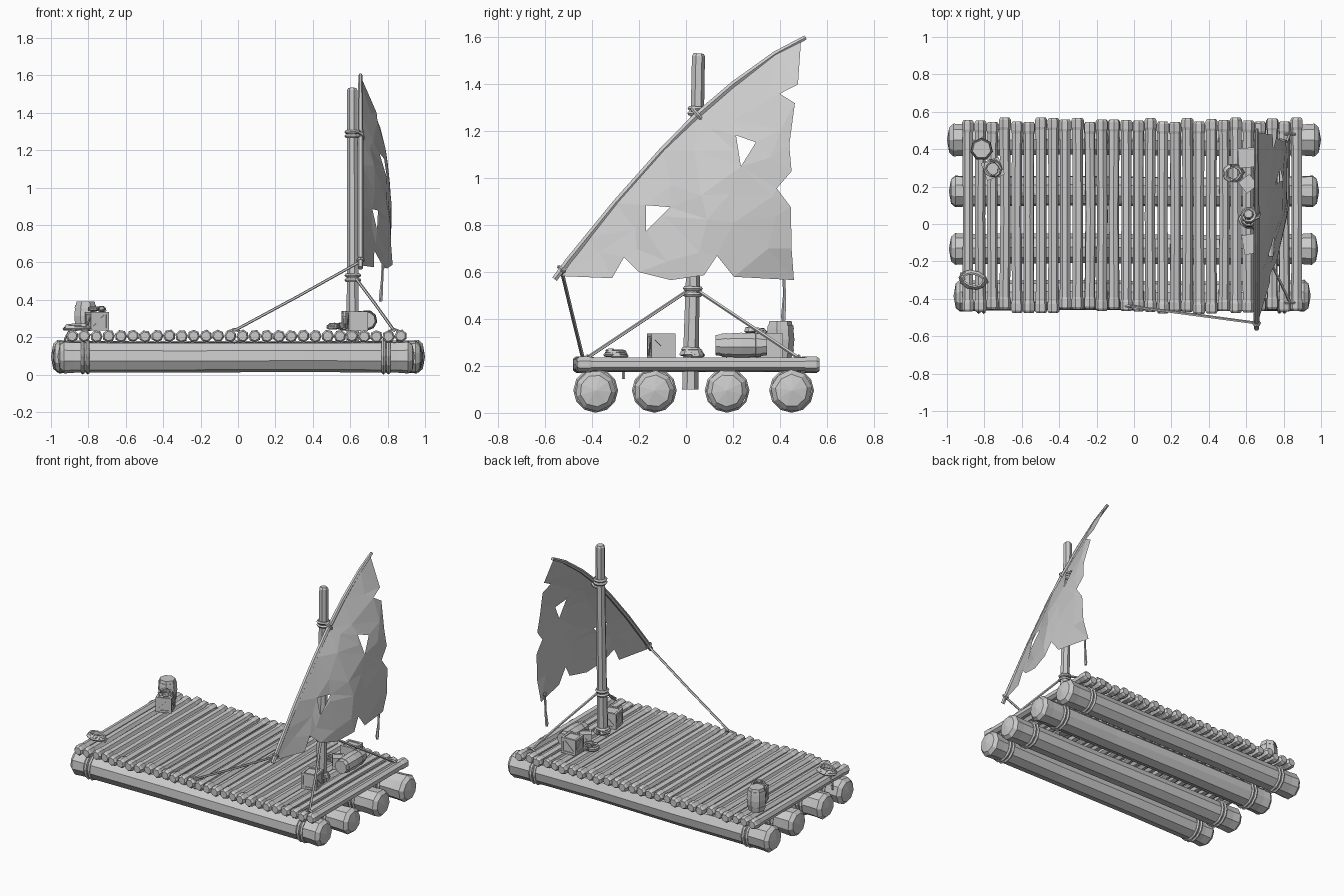
import bpy, bmesh, math, random
from math import sin, cos, pi
from mathutils import Vector, Matrix
from mathutils.geometry import delaunay_2d_cdt

if "Cube" in bpy.data.objects:
    bpy.data.objects.remove(bpy.data.objects["Cube"])

random.seed(4)


def finish(name, bm, matrix=None):
    bmesh.ops.recalc_face_normals(bm, faces=bm.faces)
    me = bpy.data.meshes.new(name)
    bm.to_mesh(me)
    bm.free()
    ob = bpy.data.objects.new(name, me)
    bpy.context.collection.objects.link(ob)
    if matrix:
        ob.matrix_world = matrix
    return ob


def tube(name, pts, radii, sides=6, jitter=0.0, dome=0.0, matrix=None):
    """Faceted tube through points; used for logs, poles, barrels and ropes."""
    pts = [Vector(p) for p in pts]
    if not isinstance(radii, (list, tuple)):
        radii = [radii] * len(pts)
    bm = bmesh.new()
    span = (pts[-1] - pts[0]).normalized()
    ref = Vector((1, 0, 0)) if abs(span.z) > 0.8 else Vector((0, 0, 1))
    phase = random.random() * jitter * 60
    wobble = [1 + random.uniform(-jitter, jitter) for _ in range(sides)]
    rings = []
    for i, p in enumerate(pts):
        t = (pts[min(i + 1, len(pts) - 1)] - pts[max(i - 1, 0)]).normalized()
        u = t.cross(ref).normalized()
        v = u.cross(t)
        rings.append([bm.verts.new(p + radii[i] * wobble[k] *
                      (u * cos(phase + 2 * pi * k / sides) + v * sin(phase + 2 * pi * k / sides)))
                      for k in range(sides)])
    for a, b in zip(rings, rings[1:]):
        for k in range(sides):
            bm.faces.new((a[k], a[(k + 1) % sides], b[(k + 1) % sides], b[k]))
    for ring, p, d in ((rings[0], pts[0], -span), (rings[-1], pts[-1], span)):
        if dome:
            tip = bm.verts.new(p + d * dome)
            for k in range(sides):
                bm.faces.new((ring[k], ring[(k + 1) % sides], tip))
        else:
            bm.faces.new(ring)
    return finish(name, bm, matrix)


def band(name, loc, axis, major, minor, segs=10):
    rot = Vector(axis).to_track_quat('Z', 'Y').to_euler()
    bpy.ops.mesh.primitive_torus_add(location=loc, rotation=rot, major_radius=major,
                                     minor_radius=minor, major_segments=segs, minor_segments=5)
    bpy.context.object.name = name


def add_box(bm, loc, size, rot=None):
    m = Matrix.Translation(loc) @ (rot or Matrix()) @ Matrix.Diagonal((*size, 1))
    bmesh.ops.create_cube(bm, size=1, matrix=m)


def crate(name, loc, s, turn):
    """Cube with edge battens and one diagonal brace per side."""
    bm = bmesh.new()
    add_box(bm, (0, 0, 0), (s * .9,) * 3)
    w, e = s * .14, s * .43
    for a in (-e, e):
        for b in (-e, e):
            add_box(bm, (0, a, b), (s, w, w))
            add_box(bm, (a, 0, b), (w, s, w))
            add_box(bm, (a, b, 0), (w, w, s))
    for sgn in (-1, 1):
        add_box(bm, (sgn * s * .45, 0, 0), (s * .06, w, s * 1.1), Matrix.Rotation(pi / 4, 4, 'X'))
        add_box(bm, (0, sgn * s * .45, 0), (w, s * .06, s * 1.1), Matrix.Rotation(pi / 4, 4, 'Y'))
    finish(name, bm, Matrix.Translation(loc) @ Matrix.Rotation(math.radians(turn), 4, 'Z'))


def barrel(name, matrix, h, r, sides):
    """Bulged staves with stepped hoops, base at the local origin."""
    prof = [(0, .8), (.12, .87), (.12, .92), (.22, .97), (.22, .93), (.5, 1.0),
            (.78, .93), (.78, .97), (.88, .92), (.88, .87), (1, .8)]
    # tiny offsets keep the hoop steps from collapsing
    tube(name, [(0, 0, h * t + i * 1e-4) for i, (t, _) in enumerate(prof)],
         [r * k for _, k in prof], sides, matrix=matrix)


def coil(name, loc, r, turns=3, squash=1.0, turn=0.0, tail=None):
    pts = []
    for i in range(turns * 10 + 1):
        a = i / 10 * 2 * pi
        rr = r * (1 - .1 * (i / 10)) + random.uniform(-.003, .003)
        pts.append((rr * cos(a), rr * squash * sin(a), i / 10 * .009))
    m = Matrix.Translation(loc) @ Matrix.Rotation(turn, 4, 'Z')
    tube(name, pts, .008, 5, matrix=m)
    if tail:
        tube(name + "_tail", [Vector(loc) + Vector((0, r * squash * .8, 0))] + tail, .007, 5)


# Four floats with domed ends and lashings
for i, (y, x0, x1) in enumerate([(-.385, -.965, .945), (-.135, -.99, .985),
                                 (.175, -.99, .99), (.45, -1, 1)]):
    tube(f"float_log_{i}", [(x0 + .012, y, .095), (x0 + .035, y, .095), (x0 + .09, y, .095),
                            (-.3, y + .004, .094), (.35, y - .004, .096), (x1 - .09, y, .095),
                            (x1 - .035, y, .095), (x1 - .012, y, .095)],
         [.068, .088, .084, .082, .081, .084, .088, .068], 9, .03, .012)
    for x in (-.83, -.803, .778, .805):
        band(f"float_rope_{i}", (x, y, .096), (1, 0, 0), .085, .0105, 12)

# Deck poles laid across the floats
N = 28
for i in range(N):
    x = -.887 + i * 1.757 / (N - 1)
    a, b = -.465 + random.uniform(-.02, .012), .556 + random.uniform(-.012, .014)
    z = .205 + random.uniform(-.002, .002)
    tube(f"deck_pole_{i}", [(x, a, z), (x, a + .012, z), (x, a + .05, z), (x, a + .065, z),
                            (x + random.uniform(-.004, .004), .04, z),
                            (x, b - .065, z), (x, b - .05, z), (x, b - .012, z), (x, b, z)],
         [.025, .034, .034, .03, .029, .03, .034, .034, .025], 7, .04)

# Mast with lashings
tube("mast", [(.615, .018, .1), (.615, .022, .3), (.615, .03, .6), (.613, .045, 1.1),
              (.612, .053, 1.52), (.612, .054, 1.532)], [.036, .034, .031, .03, .029, .022], 7, .04)
for z, y in ((.505, .028), (.53, .029), (1.275, .048), (1.297, .049), (.25, .022), (.27, .022)):
    band("mast_lashing", (.614, y, z), (0, .03, 1), .035, .01)
coil("mast_foot_rope", (.615, .025, .243), .05)

# Curved yard
YARD = [(-.56, .57), (-.5, .65), (-.3, .895), (-.1, 1.12), (.04, 1.262), (.2, 1.4), (.38, 1.53), (.51, 1.6)]


def yard_z(y):
    for (a, za), (b, zb) in zip(YARD, YARD[1:]):
        if y <= b:
            return za + (zb - za) * (y - a) / (b - a)
    return YARD[-1][1]


tube("yard", [(.655, y, z) for y, z in YARD], [.014, .015, .015, .015, .015, .014, .013, .011], 6)
band("yard_lashing_low", (.655, -.53, .612), (0, .65, .75), .016, .008, 8)
band("yard_lashing_mast", (.635, .05, 1.27), (0, .75, .65), .035, .009, 10)

# Torn sail: outline and holes in (y, z), triangulated and bellied
outline = [(-.53, .583), (-.315, .574), (-.264, .664), (-.2, .6), (-.064, .566), (.077, .587),
           (.132, .67), (.204, .58), (.46, .566), (.45, .7), (.447, .877), (.387, .957), (.45, 1.03),
           (.44, 1.14), (.464, 1.32), (.4, 1.36), (.477, 1.4), (.49, 1.585)]
outline += [(y, yard_z(y)) for y in (.38, .2, .04, -.1, -.3, -.42)]
holes = [[(-.17, .885), (-.068, .877), (-.17, .774)], [(.213, 1.183), (.298, 1.153), (.234, 1.05)]]


def inside(p, poly):
    hit = False
    for (ax, ay), (bx, by) in zip(poly, poly[1:] + poly[:1]):
        if (ay > p[1]) != (by > p[1]) and p[0] < ax + (bx - ax) * (p[1] - ay) / (by - ay):
            hit = not hit
    return hit


def in_sail(p):
    return inside(p, outline) and not any(inside(p, h) for h in holes)


def belly(y, z):
    g = min(max(yard_z(y) - z, 0), 1.1)
    return .658 + .165 * max(sin(pi * .75 * g), 0) ** .8 * min(max(.95 + 1.2 * y, .3), 1)


pts, edges = [], []
for loop in [outline] + holes:
    n = len(pts)
    pts += loop
    edges += [(n + k, n + (k + 1) % len(loop)) for k in range(len(loop))]
for i in range(6):
    for j in range(7):
        p = (-.38 + i * .15 + random.uniform(-.035, .035), .67 + j * .14 + random.uniform(-.035, .035))
        if in_sail(p) and yard_z(p[0]) - p[1] > .06:
            pts.append(p)
vs, _, fs = delaunay_2d_cdt([Vector(p) for p in pts], edges, [], 0, 1e-5)[:3]
bm = bmesh.new()
bv = [bm.verts.new((belly(*v) + random.uniform(-.006, .006), v[0], v[1])) for v in vs]
for f in fs:
    if in_sail(sum((vs[k] for k in f), Vector((0, 0))) / len(f)):
        bm.faces.new([bv[k] for k in f])
bmesh.ops.delete(bm, geom=[v for v in bm.verts if not v.link_faces], context='VERTS')
finish("sail", bm)

# Rigging ropes
tube("stay_front", [(.63, 0, .515), (.735, -.21, .375), (.835, -.42, .235)], .008, 5)
tube("stay_back", [(.63, .06, .515), (.735, .27, .375), (.835, .48, .235)], .008, 5)
tube("yard_sheet", [(.655, -.53, .605), (.32, -.485, .418), (-.02, -.44, .235)], .008, 5)
tube("sail_corner_rope", [(.775, .418, .61), (.77, .42, .5), (.763, .416, .41), (.763, .416, .39)],
     [.007, .007, .011, .008], 5)
band("sail_grommet", (.775, .418, .605), (1, 0, 0), .01, .006, 8)
for y in (-.42, .48):
    band("stay_knot", (.835, y, .208), (0, 1, 0), .034, .008, 8)
band("sheet_knot", (-.02, -.44, .208), (0, 1, 0), .034, .008, 8)

# Cargo near the mast
crate("crate_front", (.635, -.105, .285), .105, 10)
crate("crate_back", (.61, .355, .288), .105, 4)
barrel("barrel_lying", Matrix.Translation((.69, .125, .29)) @ Matrix.Rotation(-pi / 2, 4, 'X'), .22, .055, 9)
crate("small_crate", (.61, .215, .275), .075, 38)
coil("rope_coil_mast", (.53, .27, .245), .055, 3, .85)

# Cargo at the other end
barrel("barrel_standing", Matrix.Translation((-.815, .4, .235)), .155, .062, 7)
crate("crate_end", (-.755, .295, .285), .1, 20)
coil("rope_coil_crate", (-.755, .295, .342), .045, 2)
coil("rope_coil_end", (-.86, -.3, .24), .075, 3, .62, -.2,
     [Vector((-.9, -.27, .235)), Vector((-.925, -.265, .19)), Vector((-.925, -.265, .145))])
